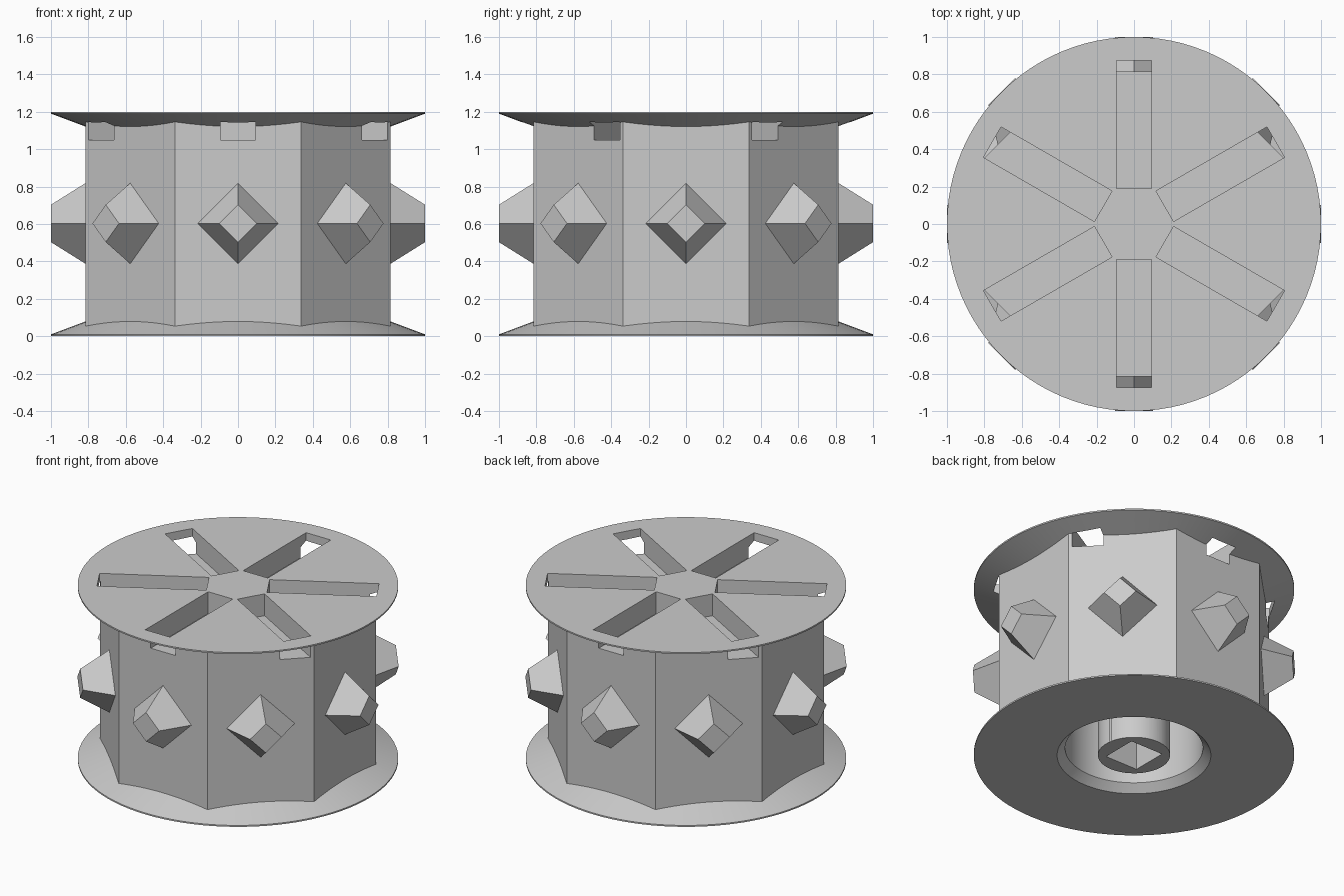
import bpy
import bmesh
from math import pi, radians, cos
from mathutils import Matrix, Vector

cube = bpy.data.objects.get("Cube")
if cube:
    bpy.data.objects.remove(cube, do_unlink=True)

HEIGHT = 1.2
APOTHEM = 0.815

grey = bpy.data.materials.new("plain grey")
grey.use_nodes = True
grey.diffuse_color = (0.6, 0.6, 0.6, 1)
grey.node_tree.nodes["Principled BSDF"].inputs["Base Color"].default_value = (0.6, 0.6, 0.6, 1)


def make_object(name, bm):
    bmesh.ops.recalc_face_normals(bm, faces=bm.faces)
    mesh = bpy.data.meshes.new(name)
    bm.to_mesh(mesh)
    bm.free()
    mesh.materials.append(grey)
    obj = bpy.data.objects.new(name, mesh)
    bpy.context.collection.objects.link(obj)
    return obj


def lathe(name, profile, closed=False, steps=96):
    """Spin a (radius, height) profile about the z axis."""
    bm = bmesh.new()
    verts = [bm.verts.new((r, 0, z)) for r, z in profile]
    edges = [bm.edges.new(pair) for pair in zip(verts, verts[1:])]
    if closed:
        edges.append(bm.edges.new((verts[-1], verts[0])))
    bmesh.ops.spin(bm, geom=verts + edges, cent=(0, 0, 0), axis=(0, 0, 1),
                   angle=2 * pi, steps=steps)
    bmesh.ops.remove_doubles(bm, verts=bm.verts, dist=0.0001)
    return make_object(name, bm)


def box(name, low, high, angle=0):
    bm = bmesh.new()
    low, high = Vector(low), Vector(high)
    place = (Matrix.Rotation(angle, 4, "Z") @ Matrix.Translation((low + high) / 2)
             @ Matrix.Diagonal((*(high - low), 1)))
    bmesh.ops.create_cube(bm, size=1, matrix=place)
    return make_object(name, bm)


def combine(target, other, operation):
    """Apply a boolean and remove the helper."""
    mod = target.modifiers.new(operation, "BOOLEAN")
    mod.operation = operation
    mod.solver = "EXACT"
    mod.object = other
    bpy.context.view_layer.objects.active = target
    bpy.ops.object.modifier_apply(modifier=mod.name)
    bpy.data.objects.remove(other, do_unlink=True)


# Eight-sided drum
bm = bmesh.new()
outer = APOTHEM / cos(pi / 8)
bmesh.ops.create_cone(bm, cap_ends=True, segments=8, radius1=outer, radius2=outer,
                      depth=HEIGHT - 0.04,
                      matrix=Matrix.Translation((0, 0, HEIGHT / 2))
                      @ Matrix.Rotation(pi / 8, 4, "Z"))
drum = make_object("drum", bm)

# Thin-rimmed conical flanges at both ends
flange = [(0, 0), (1, 0), (1, 0.01), (0.7, 0.122), (0, 0.122)]
combine(drum, lathe("bottom_flange", flange), "UNION")
combine(drum, lathe("top_flange", [(r, HEIGHT - z) for r, z in flange]), "UNION")

# Chamfered ring recess underneath, leaving a central post
recess = [(0.225, -0.05), (0.53, -0.05), (0.43, 0.05), (0.43, 0.24),
          (0.42, 0.95), (0.225, 0.95)]
combine(drum, lathe("recess_cutter", recess, closed=True), "DIFFERENCE")

# Square socket in the post
combine(drum, box("socket_cutter", (-0.124, -0.124, -0.1), (0.124, 0.124, 0.95)), "DIFFERENCE")

# Six radial slots in the top, breaking out through the drum wall
for i in range(6):
    cutter = box("slot_cutter", (0.19, -0.094, 1.05), (0.875, 0.094, 1.3),
                 radians(30 + 60 * i))
    combine(drum, cutter, "DIFFERENCE")

bpy.ops.object.select_all(action="DESELECT")
drum.select_set(True)
bpy.context.view_layer.objects.active = drum
bpy.ops.object.shade_smooth_by_angle(angle=radians(20))

# Blunt diamond studs, one on each drum face
for i in range(8):
    bm = bmesh.new()
    place = (Matrix.Rotation(i * pi / 4, 4, "Z")
             @ Matrix.Translation((0.9, 0, 0.603))
             @ Matrix.Rotation(pi / 2, 4, "Y"))
    bmesh.ops.create_cone(bm, cap_ends=True, segments=4, radius1=0.225,
                          radius2=0.1, depth=0.2, matrix=place)
    make_object(f"stud_{i + 1}", bm)
